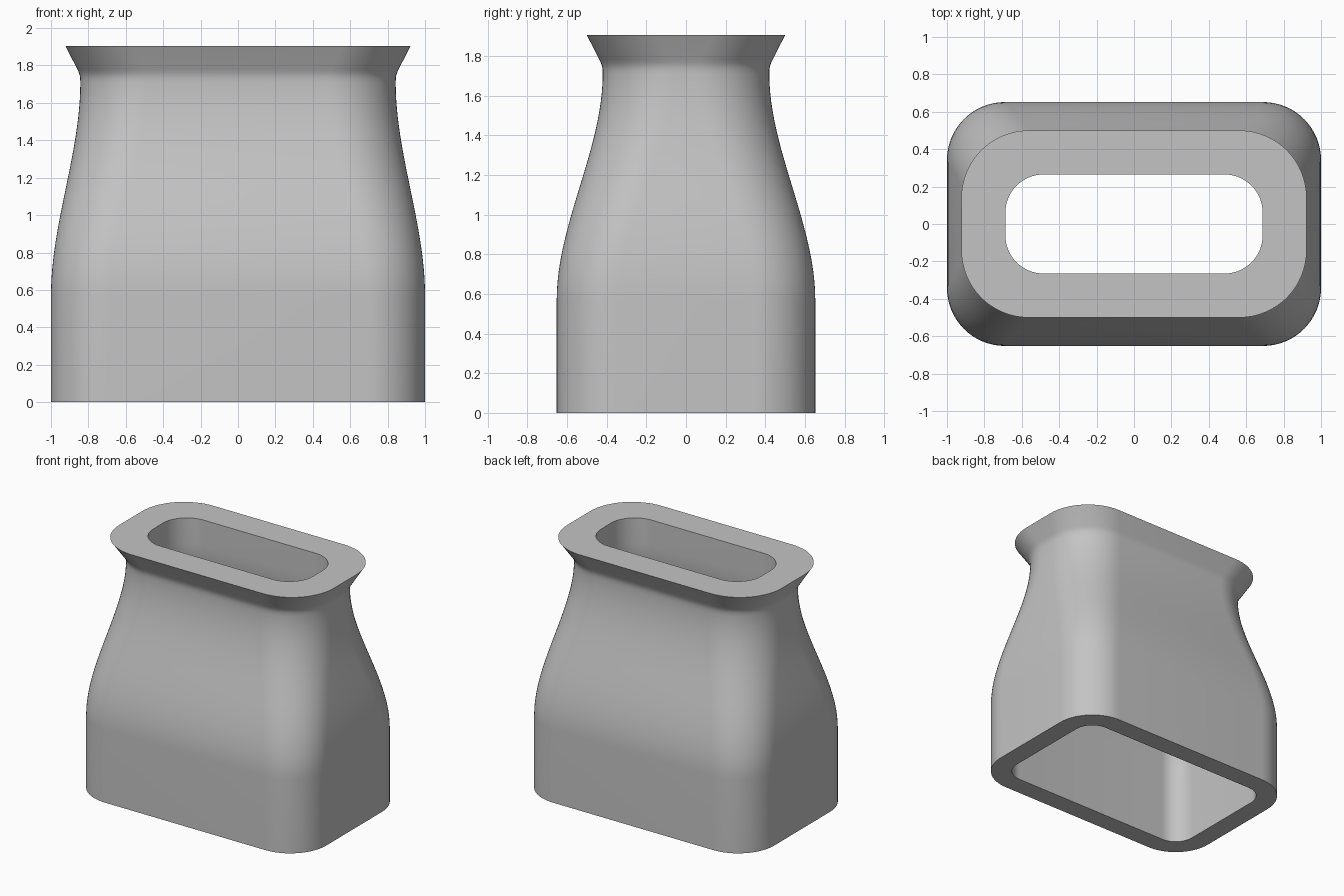
import bpy, bmesh, math

cube = bpy.data.objects.get("Cube")
if cube:
    bpy.data.objects.remove(cube, do_unlink=True)

WALL = 0.155
HEIGHT = 1.905
BEND_START, BEND_END = 0.57, 1.71
CORNER_STEPS = 16

grey = bpy.data.materials.new("plain_grey")
grey.use_nodes = True
colour = (0.55, 0.55, 0.55, 1)
grey.diffuse_color = colour
grey.node_tree.nodes["Principled BSDF"].inputs["Base Color"].default_value = colour


def rounded_ring(bm, half_x, half_y, radius, z):
    """Closed loop of vertices around a rounded rectangle."""
    verts = []
    for corner, (sx, sy) in enumerate([(1, 1), (-1, 1), (-1, -1), (1, -1)]):
        for i in range(CORNER_STEPS + 1):
            a = (corner + i / CORNER_STEPS) * math.pi / 2
            verts.append(bm.verts.new((sx * (half_x - radius) + radius * math.cos(a),
                                       sy * (half_y - radius) + radius * math.sin(a), z)))
    return verts


def body_section(z):
    """Half width, half depth and corner radius of the outer wall at a height."""
    t = min(max((z - BEND_START) / (BEND_END - BEND_START), 0), 1)
    s = t * t * (3 - 2 * t)
    return 1 - 0.157 * s, 0.652 - 0.232 * s, 0.31 + 0.05 * s


bm = bmesh.new()
steps = 24
heights = [0] + [BEND_START + (BEND_END - BEND_START) * i / steps for i in range(steps + 1)]

# Outer wall, then the small neck curve and flared lip
rings = [rounded_ring(bm, *body_section(z), z) for z in heights]
neck_x, neck_y, neck_r = body_section(HEIGHT)
for z, flare in [(1.735, 0.001), (1.75, 0.004), (1.765, 0.009), (1.78, 0.016), (HEIGHT, 0.08)]:
    rings.append(rounded_ring(bm, neck_x + flare, neck_y + flare, neck_r, z))

# Inner wall, running back down through the opening
for z in [HEIGHT] + heights[::-1]:
    x, y, r = body_section(z)
    rings.append(rounded_ring(bm, x - WALL, y - WALL, r - WALL, z))

# Skin all the rings; the last joins the first to form the bottom rim
count = len(rings[0])
for k, lower in enumerate(rings):
    upper = rings[(k + 1) % len(rings)]
    for i in range(count):
        j = (i + 1) % count
        bm.faces.new((lower[i], lower[j], upper[j], upper[i]))
bmesh.ops.recalc_face_normals(bm, faces=bm.faces)

mesh = bpy.data.meshes.new("flared_duct_sleeve")
bm.to_mesh(mesh)
bm.free()
mesh.materials.append(grey)
sleeve = bpy.data.objects.new("flared_duct_sleeve", mesh)
bpy.context.collection.objects.link(sleeve)

# Smooth walls with crisp rims
bpy.ops.object.select_all(action="DESELECT")
sleeve.select_set(True)
bpy.context.view_layer.objects.active = sleeve
bpy.ops.object.shade_smooth_by_angle(angle=math.radians(30))
